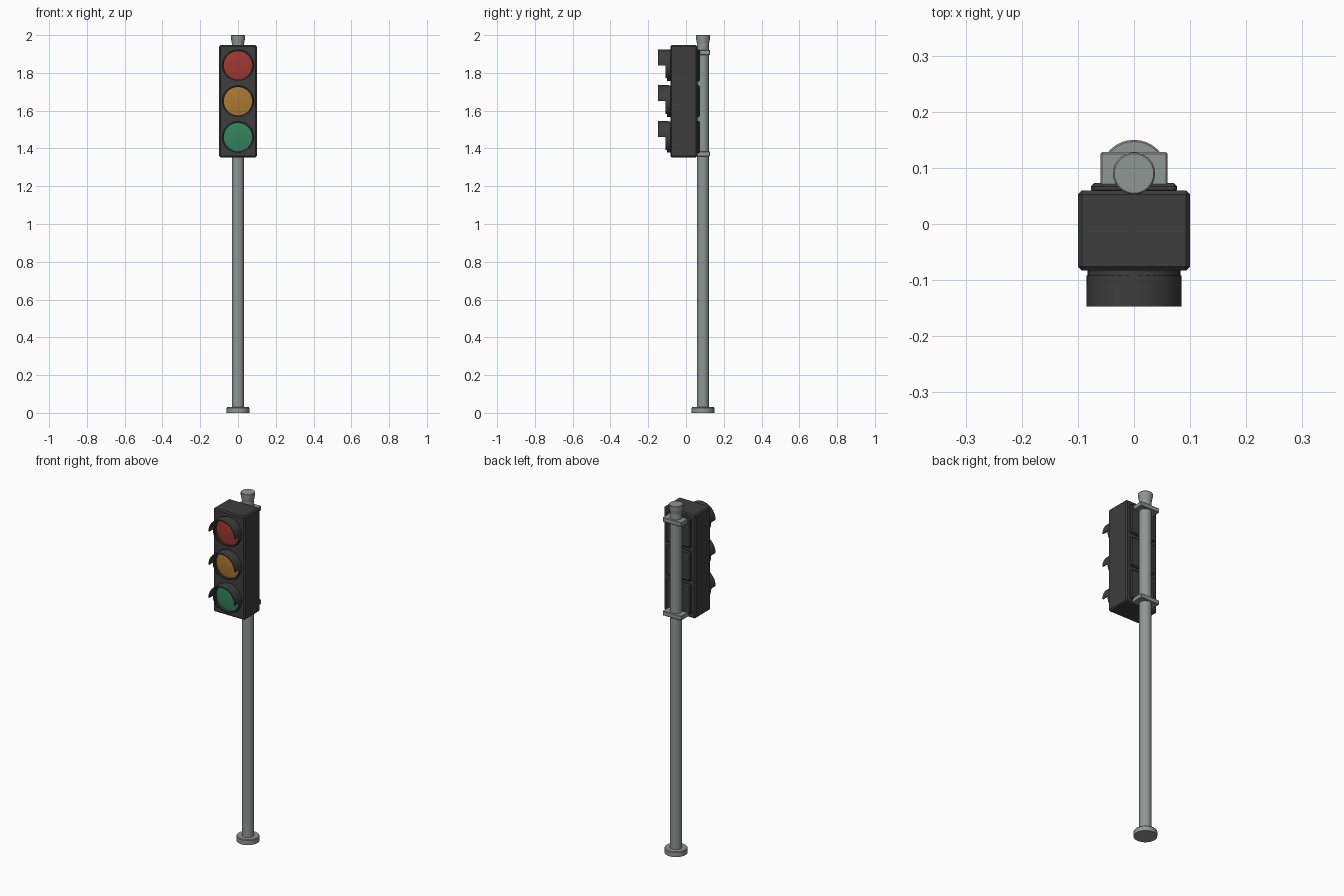
import bpy, bmesh, math
from mathutils import Matrix

if "Cube" in bpy.data.objects:
    bpy.data.objects.remove(bpy.data.objects["Cube"])


def material(name, rgb):
    m = bpy.data.materials.new(name)
    m.diffuse_color = (*rgb, 1)
    m.use_nodes = True
    m.node_tree.nodes["Principled BSDF"].inputs["Base Color"].default_value = m.diffuse_color
    return m


DARK = material("dark housing", (0.047, 0.047, 0.047))
GREY = material("grey metal", (0.28, 0.31, 0.30))
RED = material("red lens", (0.36, 0.040, 0.032))
AMBER = material("amber lens", (0.42, 0.19, 0.030))
GREEN = material("green lens", (0.032, 0.23, 0.112))


def finish(name, bm, mat, smooth=True):
    bmesh.ops.recalc_face_normals(bm, faces=bm.faces)
    me = bpy.data.meshes.new(name)
    bm.to_mesh(me)
    bm.free()
    ob = bpy.data.objects.new(name, me)
    bpy.context.collection.objects.link(ob)
    me.materials.append(mat)
    if smooth:
        bpy.ops.object.select_all(action='DESELECT')
        ob.select_set(True)
        bpy.context.view_layer.objects.active = ob
        bpy.ops.object.shade_smooth_by_angle(angle=math.radians(35))
    return ob


def box(name, lo, hi, mat, bevel=0.0):
    bm = bmesh.new()
    bmesh.ops.create_cube(bm, size=1)
    for v in bm.verts:
        v.co = [lo[i] + (v.co[i] + 0.5) * (hi[i] - lo[i]) for i in range(3)]
    if bevel:
        bmesh.ops.bevel(bm, geom=bm.edges[:], offset=bevel, segments=1, affect='EDGES')
    return finish(name, bm, mat, False)


def sweep(name, profile, mat, center, axis='Z', start=0, end=360, n=32, closed=False):
    """Revolve (radius, height) points; axis 'Y' points heights along world y."""
    bm = bmesh.new()
    full = end - start >= 360
    rings = []
    for i in range(n if full else n + 1):
        a = math.radians(start + (end - start) * i / n)
        c, s = math.cos(a), math.sin(a)
        rings.append([bm.verts.new((r * c, r * s, h) if axis == 'Z' else (r * c, h, r * s))
                      for r, h in profile])
    k = len(profile)
    for i in range(n):
        a, b = rings[i], rings[(i + 1) % len(rings)]
        for j in range(k if closed else k - 1):
            q = (j + 1) % k
            bm.faces.new((a[j], b[j], b[q], a[q]))
    if not full:
        bm.faces.new(rings[0])
        bm.faces.new(rings[-1])
    bmesh.ops.remove_doubles(bm, verts=bm.verts, dist=1e-5)
    bmesh.ops.translate(bm, verts=bm.verts, vec=center)
    return finish(name, bm, mat)


POLE_Y = 0.09

# Pole with foot and flared cap
sweep("base_plate", [(0, 0), (0.06, 0), (0.06, 0.026), (0.057, 0.03), (0, 0.03)], GREY, (0, POLE_Y, 0))
sweep("pole", [(0, 0.02), (0.032, 0.02), (0.032, 1.97), (0, 1.97)], GREY, (0, POLE_Y, 0))
sweep("pole_cap", [(0, 1.955), (0.032, 1.955), (0.0375, 1.983), (0.0375, 1.997), (0.035, 2.0), (0, 2.0)],
      GREY, (0, POLE_Y, 0))

# Signal housing
box("housing", (-0.1, -0.083, 1.353), (0.1, 0.06, 1.947), DARK, 0.007)

# Clamps joining housing and pole
for label, z in (("upper", 1.908), ("lower", 1.371)):
    box(label + "_clamp", (-0.06, 0.055, z - 0.013), (0.06, 0.128, z + 0.013), GREY, 0.003)

# One lamp unit per colour: bezel, lens, visor, rear panel
for label, z, mat in (("red", 1.84, RED), ("amber", 1.65, AMBER), ("green", 1.46, GREEN)):
    c = (0, 0, z)
    sweep(label + "_bezel", [(0.0825, -0.08), (0.0825, -0.1), (0.075, -0.1), (0.075, -0.08)],
          DARK, c, 'Y', closed=True)
    sweep(label + "_lens", [(0, -0.095), (0.04, -0.0935), (0.0755, -0.089), (0.0755, -0.08), (0, -0.08)],
          mat, c, 'Y')
    sweep(label + "_visor_collar", [(0.085, -0.092), (0.085, -0.108), (0.079, -0.108), (0.079, -0.092)],
          DARK, c, 'Y', -52, 232, closed=True)
    sweep(label + "_visor", [(0.085, -0.092), (0.085, -0.147), (0.079, -0.147), (0.079, -0.092)],
          DARK, c, 'Y', 0, 180, 20, closed=True)
    box(label + "_rear_panel", (-0.077, 0.055, z - 0.085), (0.077, 0.073, z + 0.085), DARK, 0.006)
